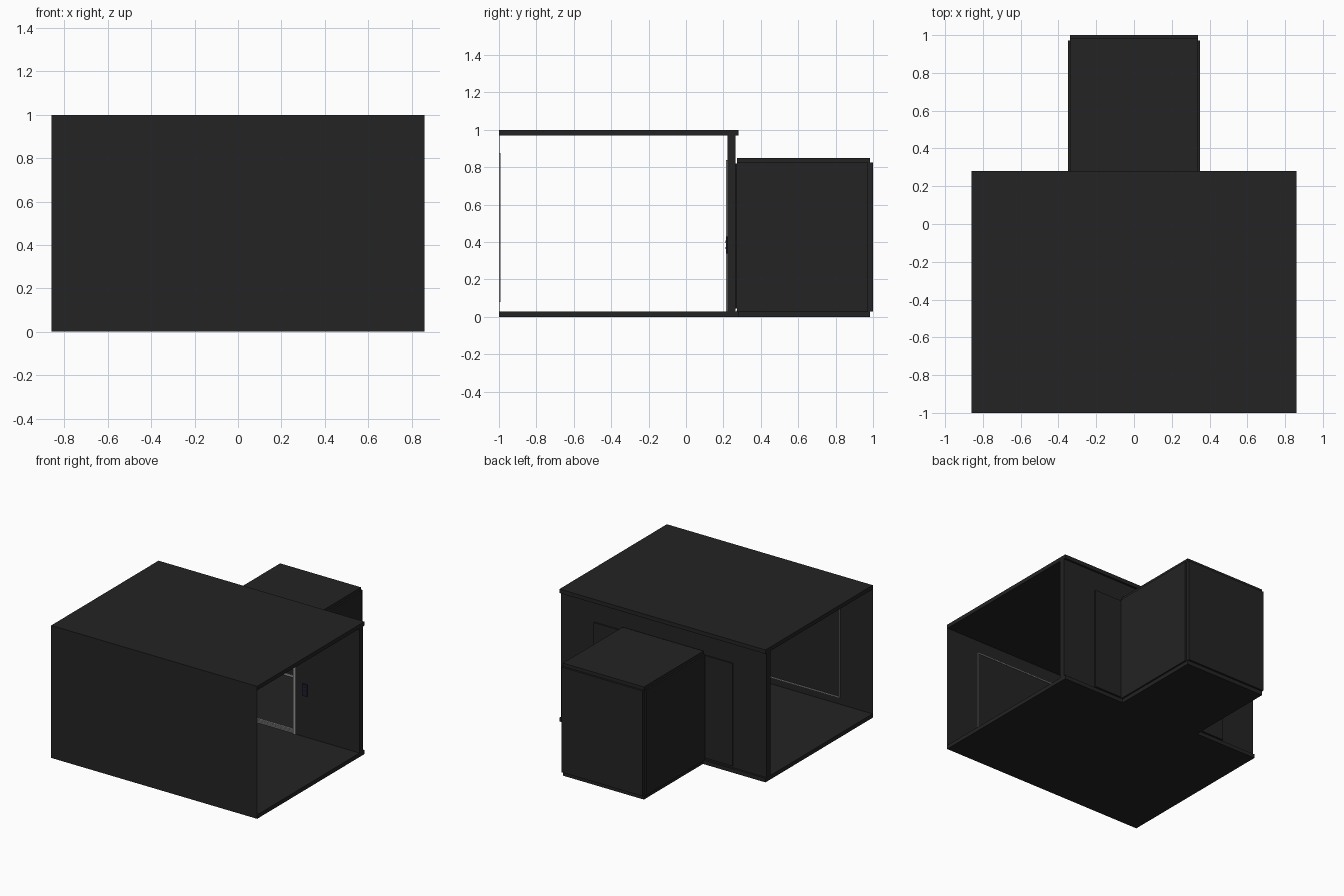
import bpy

cube = bpy.data.objects.get("Cube")
if cube:
    bpy.data.objects.remove(cube, do_unlink=True)


def material(name, rgb, rough=0.6):
    m = bpy.data.materials.new(name)
    m.diffuse_color = (*rgb, 1)
    m.use_nodes = True
    bsdf = m.node_tree.nodes["Principled BSDF"]
    bsdf.inputs["Base Color"].default_value = (*rgb, 1)
    bsdf.inputs["Roughness"].default_value = rough
    return m


charcoal = material("charcoal", (0.017, 0.017, 0.017))
steel = material("light_steel", (0.3, 0.3, 0.3))
navy = material("dark_navy", (0.012, 0.013, 0.03))


def box(name, x, y, z, mat=charcoal):
    """Box from (min, max) ranges on each axis."""
    verts = [(a, b, c) for a in x for b in y for c in z]
    faces = [(0, 1, 3, 2), (4, 6, 7, 5), (0, 4, 5, 1),
             (2, 3, 7, 6), (0, 2, 6, 4), (1, 5, 7, 3)]
    mesh = bpy.data.meshes.new(name)
    mesh.from_pydata(verts, [], faces)
    mesh.materials.append(mat)
    obj = bpy.data.objects.new(name, mesh)
    bpy.context.collection.objects.link(obj)
    return obj


def pair(name, x, y, z, mat=charcoal):
    """Mirrored left and right boxes."""
    box(name + "_left", x, y, z, mat)
    box(name + "_right", (-x[1], -x[0]), y, z, mat)


W, FLOOR, CEIL = 0.86, 0.03, 0.97
DOOR, HEAD = 0.31, 0.82

# Lobby slabs
box("lobby_floor", (-W, W), (-1, 0.28), (0, FLOOR))
box("lobby_ceiling", (-W, W), (-1, 0.28), (CEIL, 1))

# Thin front wall with bright end edges
wall = box("front_wall", (-W, W), (-1, -0.996), (FLOOR, CEIL))
wall.data.materials.append(steel)
for face in wall.data.polygons:
    if abs(face.normal.x) > 0.5:
        face.material_index = 1

# Slim trim around the panel inside the front wall
trim_y = (-0.996, -0.992)
pair("panel_trim_side", (0.582, 0.588), trim_y, (0.08, 0.875), steel)
for name, z in (("bottom", 0.08), ("top", 0.869)):
    box("panel_trim_" + name, (-0.582, 0.582), trim_y, (z, z + 0.006), steel)

# Wall with the lift doorway
wall_y = (0.222, 0.265)
pair("door_wall", (DOOR, W), wall_y, (FLOOR, CEIL))
box("door_wall_header", (-DOOR, DOOR), wall_y, (HEAD, CEIL))

# Bright door surround and sill
frame_y = (0.213, 0.222)
pair("door_jamb", (DOOR, DOOR + 0.022), frame_y, (FLOOR, HEAD + 0.018), steel)
box("door_head", (-DOOR, DOOR), frame_y, (HEAD, HEAD + 0.018), steel)
for i in range(4):
    y = 0.225 + i * 0.015
    box(f"door_sill_strip_{i + 1}", (-DOOR, DOOR), (y, y + 0.009),
        (FLOOR, FLOOR + 0.003), steel)

# Sliding leaves parked open behind the wall
pair("door_leaf", (0.30, 0.58), (0.265, 0.274), (0.045, HEAD))

# Call panel and buttons
box("call_panel", (0.385, 0.425), (0.214, 0.222), (0.34, 0.43), navy)
for name, z in (("lower", 0.362), ("upper", 0.396)):
    box("call_button_" + name, (0.399, 0.411), (0.212, 0.214), (z, z + 0.012), charcoal)

# Lift car
C = 0.338
box("car_floor", (-C, C), (0.28, 0.985), (0, FLOOR))
box("car_roof", (-C, C), (0.274, 0.985), (HEAD, 0.85))
pair("car_side_wall", (C - 0.008, 0.35), (0.274, 0.972), (FLOOR, 0.825))
box("car_back_wall", (-C, C), (0.968, 1), (FLOOR, 0.825))
box("car_back_skirting", (-0.33, 0.33), (0.963, 0.968), (FLOOR, 0.045), steel)
